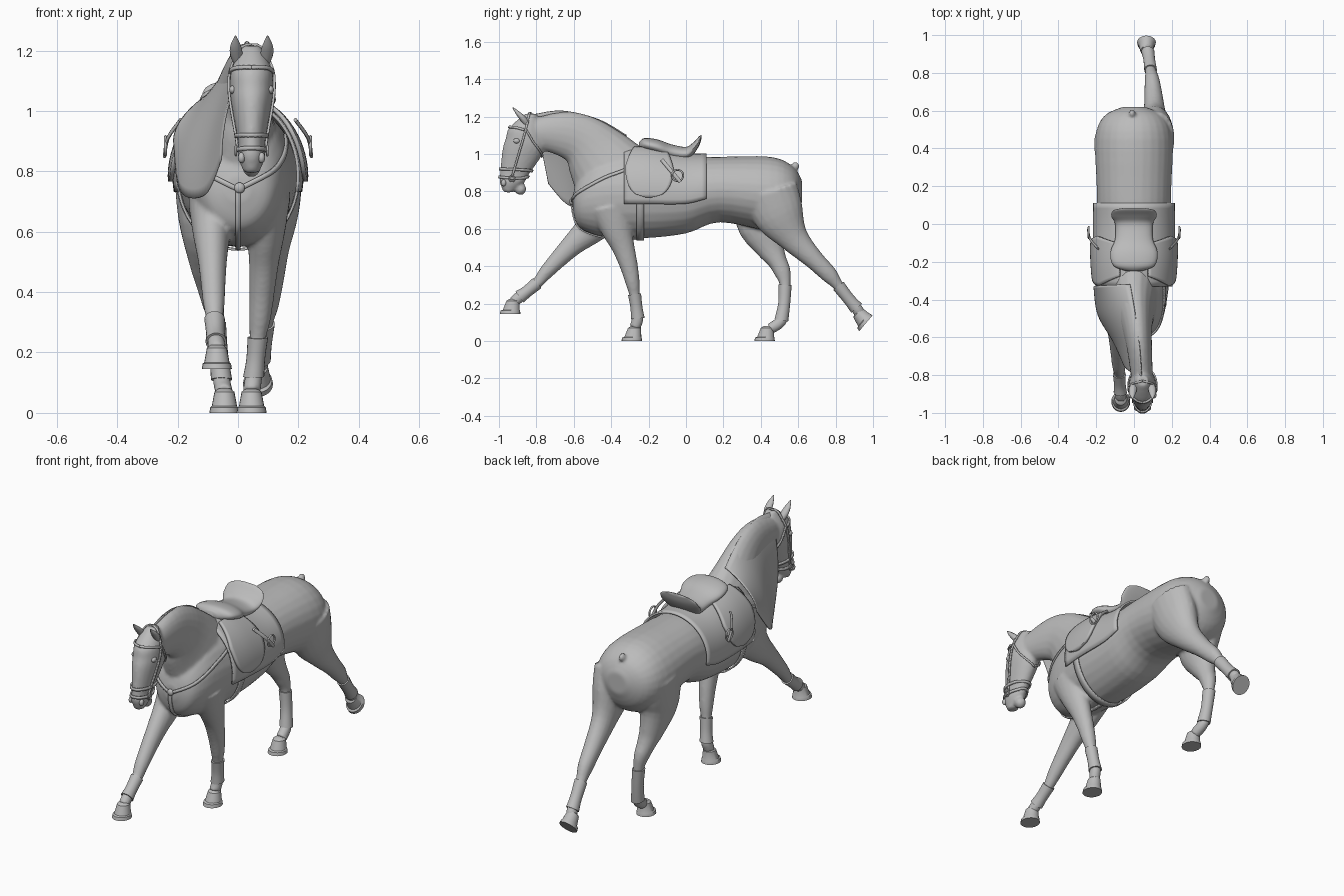
import bpy, bmesh, math
from mathutils import Vector, Matrix
from mathutils.bvhtree import BVHTree

if "Cube" in bpy.data.objects:
    bpy.data.objects.remove(bpy.data.objects["Cube"])

grey = bpy.data.materials.new("plain grey")
grey.diffuse_color = (0.5, 0.5, 0.5, 1)
grey.use_nodes = True
grey.node_tree.nodes["Principled BSDF"].inputs["Base Color"].default_value = grey.diffuse_color
HX = 0.045  # the head is carried a little to one side
SIDES = ((-1, "left"), (1, "right"))


def spline(pts, n, closed=False):
    """Catmull-Rom resampling of tuples of any length."""
    k, out = len(pts), []
    for i in range(k if closed else k - 1):
        get = lambda j: pts[j % k] if closed else pts[min(max(j, 0), k - 1)]
        q = [get(i + d) for d in (-1, 0, 1, 2)]
        for s in range(n):
            t = s / n
            out.append(tuple(0.5 * (2 * b + (c - a) * t + (2*a - 5*b + 4*c - d) * t * t
                                    + (3*b - a - 3*c + d) * t**3) for a, b, c, d in zip(*q)))
    if not closed:
        out.append(tuple(pts[-1]))
    return out


def finish(name, bm, angle=50):
    bmesh.ops.recalc_face_normals(bm, faces=bm.faces[:])
    for f in bm.faces:
        f.smooth = True
    me = bpy.data.meshes.new(name)
    bm.to_mesh(me)
    bm.free()
    me.materials.append(grey)
    me.set_sharp_from_angle(angle=math.radians(angle))
    ob = bpy.data.objects.new(name, me)
    bpy.context.scene.collection.objects.link(ob)
    return ob


def tube(bm, rings, axis=None, seg=20, n=4):
    """Closed loft through rings (x, y, z, half width in x, half depth)."""
    pts, loops = spline(rings, n), []
    for i, p in enumerate(pts):
        a, b = pts[max(i - 1, 0)], pts[min(i + 1, len(pts) - 1)]
        t = Vector(axis) if axis else Vector((0, b[1] - a[1], b[2] - a[2])).normalized()
        nor = Vector((1, 0, 0)).cross(t)
        c = Vector(p[:3])
        loops.append([bm.verts.new(c + Vector((max(p[3], .002) * math.cos(w), 0, 0))
                                   + nor * max(p[4], .002) * math.sin(w))
                      for w in (math.tau * k / seg for k in range(seg))])
    for a, b in zip(loops, loops[1:]):
        for k in range(seg):
            bm.faces.new((a[k], a[(k + 1) % seg], b[(k + 1) % seg], b[k]))
    bm.faces.new(loops[0][::-1])
    bm.faces.new(loops[-1])


def ball(bm, loc, scale):
    bmesh.ops.create_uvsphere(bm, u_segments=16, v_segments=10, radius=1,
                              matrix=Matrix.Translation(loc) @ Matrix.Diagonal((*scale, 1)))


def small_ball(name, loc, scale):
    b = bmesh.new()
    ball(b, loc, scale)
    finish(name, b)


def hoop(name, loc, radius, wire):
    bpy.ops.mesh.primitive_torus_add(major_radius=radius, minor_radius=wire, major_segments=24,
                                     minor_segments=8, location=loc, rotation=(0, math.pi / 2, 0))
    bpy.context.object.name = name
    bpy.context.object.data.materials.append(grey)
    bpy.ops.object.shade_smooth()


def sheet(name, fn, nu, nv, thick):
    """Thin surface from fn(u, v), u and v from 0 to 1."""
    b = bmesh.new()
    g = [[b.verts.new(fn(i / nu, j / nv)) for j in range(nv + 1)] for i in range(nu + 1)]
    for i in range(nu):
        for j in range(nv):
            b.faces.new((g[i][j], g[i + 1][j], g[i + 1][j + 1], g[i][j + 1]))
    m = finish(name, b).modifiers.new("thickness", 'SOLIDIFY')
    m.thickness, m.offset = thick, 0


# Torso stations: y, top, bottom, half width
TORSO = [(-.605, .78, .70, .04), (-.58, .86, .62, .105), (-.52, .95, .58, .145), (-.42, 1.01, .555, .172),
         (-.22, 1.02, .55, .195), (0, .985, .575, .198), (.18, .985, .635, .197),
         (.45, .985, .59, .205), (.57, .935, .64, .16), (.62, .86, .74, .06)]
STATIONS = spline(TORSO, 6)


def over_torso(y, deg, off):
    """Point over the torso, deg measured from the spine."""
    for a, b in zip(STATIONS, STATIONS[1:]):
        if a[0] <= y <= b[0]:
            break
    t = (y - a[0]) / (b[0] - a[0])
    top, bot, hw = (a[i] + (b[i] - a[i]) * t for i in (1, 2, 3))
    w = math.radians(deg)
    return Vector(((hw + off) * math.sin(w), y, (top + bot) / 2 + ((top - bot) / 2 + off) * math.cos(w)))


# Horse body: overlapping lofts fused into one smooth skin
skin = bmesh.new()
tube(skin, [(0, y, (t + b) / 2, w, (t - b) / 2) for y, t, b, w in TORSO], axis=(0, 1, 0), seg=28)
# Neck
tube(skin, [(0, -.36, .84, .15, .24), (0, -.465, .98, .11, .186), (.015, -.555, 1.07, .08, .142),
            (.03, -.67, 1.108, .066, .118), (HX, -.85, 1.11, .055, .07)])
# Head: centre y, z, half width, half depth
HEAD = [(-.83, 1.215, .03, .03), (-.86, 1.14, .066, .085), (-.86, 1.08, .072, .105), (-.868, 1.02, .067, .114),
        (-.917, .89, .044, .078), (-.93, .85, .046, .067), (-.95, .795, .025, .025)]
tube(skin, [(HX, *r) for r in HEAD], axis=(0, 0, 1))
ball(skin, (HX, -.885, .812), (.03, .032, .032))
ball(skin, (-.01, .585, .935), (.018, .022, .022))

# Legs: joint positions y, z from the trunk to the pastern, shared thickness
LOWER = [(.028, .029), (.025, .026), (.029, .031), (.03, .03)]
FRONT = [(.075, .12), (.063, .085), (.05, .061), (.042, .048), (.036, .038)] + LOWER
HIND = [(.09, .15), (.085, .135), (.06, .08), (.048, .053), (.039, .045)] + LOWER


def leg(name, x0, x1, path, size, hoof, tilt=0):
    rings = [(x0 + (x1 - x0) * i / 8, *p, *r) for i, (p, r) in enumerate(zip(path, size))]
    tube(skin, rings)
    b = bmesh.new()  # hoof
    tube(b, [(0, 0, 0, .05, .055), (0, .001, .018, .047, .052), (0, .006, .022, .042, .045),
             (0, .015, .07, .033, .035), (0, .016, .08, .02, .02)], axis=(0, 0, 1), n=1)
    b.transform(Matrix.Translation((x1, *hoof)) @ Matrix.Rotation(math.radians(tilt), 4, 'X'))
    finish(name + "_hoof", b, 35)
    b = bmesh.new()  # boot round the cannon bone
    tube(b, [(*r[:3], r[3] + .006, r[4] + .006) for r in rings[-4:-1]])
    finish(name + "_boot", b)


leg("front_leg_stepping", -.09, -.07, [(-.42, .70), (-.51, .60), (-.60, .52), (-.68, .44), (-.75, .365), (-.795, .31),
    (-.85, .265), (-.89, .235), (-.925, .205)], FRONT, (-.94, .145))
leg("front_leg_planted", .10, .045, [(-.40, .72), (-.37, .60), (-.335, .50), (-.305, .40), (-.285, .31), (-.275, .25),
    (-.265, .18), (-.258, .12), (-.275, .07)], FRONT, (-.29, 0))
leg("hind_leg_planted", -.122, -.045, [(.42, .80), (.40, .64), (.45, .50), (.487, .43), (.515, .37), (.53, .3),
    (.525, .2), (.51, .11), (.45, .065)], HIND, (.42, 0))
leg("hind_leg_trailing", .125, .066, [(.45, .80), (.50, .67), (.58, .545), (.685, .435), (.765, .355), (.815, .295),
    (.87, .225), (.912, .175), (.935, .135)], HIND, (.962, .095), 50)

body = finish("horse_body", skin, 180)
m = body.modifiers.new("fuse", 'REMESH')
m.mode, m.voxel_size, m.use_smooth_shade = 'VOXEL', .009, True
m = body.modifiers.new("soften", 'SMOOTH')
m.factor, m.iterations = .5, 4

# Ears, eyes and nostrils
for s, side in SIDES:
    bm = bmesh.new()
    tube(bm, [(HX + s * .042, -.845, 1.15, .014, .014), (HX + s * .05, -.868, 1.185, .021, .017),
              (HX + s * .053, -.898, 1.217, .017, .012), (HX + s * .053, -.927, 1.249, .002, .002)], seg=12)
    finish(side + "_ear", bm)
    small_ball(side + "_eye", (HX + s * .062, -.905, 1.07), (.012, .018, .014))
    small_ball(side + "_nostril", (HX + s * .033, -.975, .845), (.012, .014, .018))

# Mane hanging over one side of the neck
CREST = spline([(.04, -.81, 1.212), (.03, -.66, 1.23), (.005, -.47, 1.185), (-.02, -.32, 1.1)], 8)
HEM = spline([(-.055, -.735, .84), (-.11, -.62, .722), (-.19, -.48, .735), (-.212, -.33, .90)], 8)


def mane(u, v):
    a, b = Vector(CREST[round(u * 24)]), Vector(HEM[round(u * 24)])
    p = a.lerp(b, v)
    p.x = a.x + (b.x - a.x) * math.sin(v * math.pi / 2) ** .85
    return p


sheet("mane", mane, 24, 16, .006)

# Saddle: pad, girth, flaps, stirrups and seat
sheet("saddle_pad", lambda u, v: over_torso(-.33 + .44 * u, -102 + 204 * v, .014), 16, 32, .01)
sheet("girth", lambda u, v: over_torso(-.265 + .04 * u, 80 + 200 * v, .008), 2, 32, .008)
for s, side in SIDES:
    sheet(side + "_saddle_flap", lambda u, v: over_torso(
        -.19 - .01 * v + (2 * u - 1) * (.012 + (.075 + .045 * min(1, 2 * v)) * math.sqrt(1 - v ** 5)),
        s * (20 + 74 * v), .028), 14, 18, .014)
    bm = bmesh.new()
    tube(bm, [(s * .19, -.13, .97, .006, .01), (s * .232, -.08, .91, .006, .01), (s * .243, -.03, .85, .006, .01)], seg=8)
    finish(side + "_stirrup_leather", bm)
    hoop(side + "_stirrup", (s * .24, -.045, .885), .03, .005)
    hoop(side + "_bit_ring", (HX + s * .052, -.93, .868), .015, .004)
# Seat: y, centre z, half width, half height
SEAT = [(-.25, 1.045, .04, .02), (-.22, 1.05, .11, .035), (-.15, 1.035, .125, .042), (-.08, 1.01, .1, .042),
        (0, 1.0, .1, .038), (.04, 1.03, .12, .033), (.072, 1.072, .11, .024), (.084, 1.095, .06, .007)]
bm = bmesh.new()
tube(bm, [(0, *r) for r in SEAT], axis=(0, 1, 0), seg=28)
finish("saddle_seat", bm)

# Straps laid onto the fused skin
bpy.context.view_layer.update()
SKIN = BVHTree.FromObject(body, bpy.context.evaluated_depsgraph_get())


def strap(name, pts, width, closed=False):
    hits = [SKIN.find_nearest(Vector(p))[:2] for p in spline(pts, 8, closed)]
    k, b, rows = len(hits), bmesh.new(), []
    for i, (p, nor) in enumerate(hits):
        p0 = hits[(i - 1) % k if closed else max(i - 1, 0)][0]
        p1 = hits[(i + 1) % k if closed else min(i + 1, k - 1)][0]
        across = nor.cross(p1 - p0).normalized() * width / 2
        rows.append([b.verts.new(p + nor * .005 + across * e) for e in (-1, 1)])
    for i in range(k if closed else k - 1):
        r0, r1 = rows[i], rows[(i + 1) % k]
        b.faces.new((r0[0], r0[1], r1[1], r1[0]))
    m = finish(name, b).modifiers.new("thickness", 'SOLIDIFY')
    m.thickness, m.offset = .008, 0


for name, z in (("noseband", .915), ("lower_noseband", .872)):
    strap(name, [(HX + .07 * math.cos(w), -.92 + .1 * math.sin(w), z - .007 * math.sin(w))
                 for w in (math.tau * k / 8 for k in range(8))], .014, True)
for s, side in SIDES:
    strap(side + "_cheek_strap", [(HX + s * .06, -.93, .88), (HX + s * .08, -.895, 1.0), (HX + s * .08, -.86, 1.12),
                                  (HX, -.83, 1.24)], .011)
    strap(side + "_throat_strap", [(HX + s * .075, -.855, 1.13), (HX + s * .08, -.81, 1.06), (HX, -.75, .97)], .01)
    strap(side + "_browband", [(HX + s * .08, -.865, 1.13), (HX + s * .045, -.94, 1.15), (HX, -.96, 1.155)], .012)
    strap(side + "_breast_strap", [(s * .2, -.32, .94), (s * .18, -.44, .88), (s * .11, -.56, .80), (0, -.62, .74)], .016)
strap("breast_centre_strap", [(0, -.62, .74), (0, -.6, .64), (0, -.52, .56), (0, -.25, .54)], .018)
small_ball("breast_ring", (.005, -.612, .745), (.018, .012, .018))
